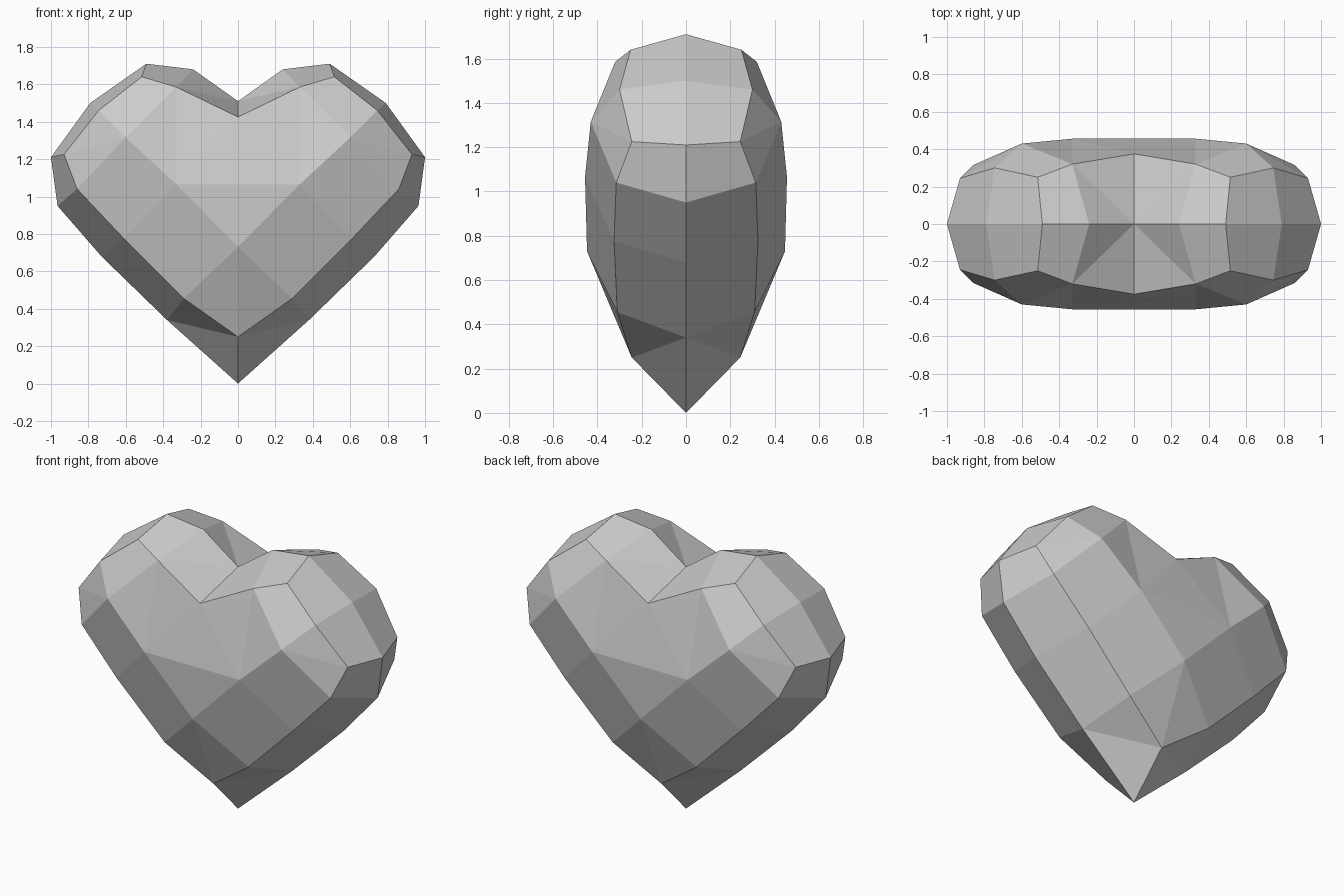
import bpy
import bmesh

cube = bpy.data.objects.get("Cube")
if cube:
    bpy.data.objects.remove(cube, do_unlink=True)

# Single plain grey
grey = bpy.data.materials.new("light_grey")
grey.use_nodes = True
colour = (0.6, 0.6, 0.6, 1)
grey.diffuse_color = colour
grey.node_tree.nodes["Principled BSDF"].inputs["Base Color"].default_value = colour

# Half outlines running from the notch, round the lobe, to the tip (x, y, z)
rim_points = [(0, 0, 1.51), (0.24, 0, 1.68), (0.49, 0, 1.71), (0.79, 0, 1.5), (1, 0, 1.21),
              (0.965, 0, 0.95), (0.73, 0, 0.68), (0.38, 0, 0.34), (0, 0, 0)]
edge_points = [(0, -0.375, 1.425), (0.33, -0.32, 1.585), (0.515, -0.25, 1.64),
               (0.745, -0.3, 1.46), (0.93, -0.245, 1.225), (0.86, -0.315, 1.04),
               (0.61, -0.325, 0.775), (0.29, -0.31, 0.455), (0, -0.245, 0.25)]

bm = bmesh.new()
rim = [bm.verts.new(p) for p in rim_points]
edge = [bm.verts.new(p) for p in edge_points]
lobe = bm.verts.new((0.6, -0.43, 1.315))
chest = bm.verts.new((0.33, -0.456, 1.065))
middle = bm.verts.new((0, -0.456, 1.065))
belly = bm.verts.new((0, -0.447, 0.73))

# Bevelled side band, with the notch and tip split along their creases
last = len(rim) - 2
for i in range(last + 1):
    r, e, e2, r2 = rim[i], edge[i], edge[i + 1], rim[i + 1]
    if i == 0:
        faces = [(r, e, e2), (r, e2, r2)]
    elif i == last:
        faces = [(r, e, e2), (r, e2, r2)]
        faces = [(r, e, e2), (r, e2, r2)]
    else:
        faces = [(r, e, e2, r2)]
    for f in faces:
        bm.faces.new(f)

# Faceted front surface
for f in [(edge[0], chest, edge[1]), (edge[0], middle, chest), (middle, belly, chest),
          (edge[1], chest, lobe), (lobe, edge[3], edge[2], edge[1]),
          (lobe, edge[4], edge[3]), (lobe, edge[5], edge[4]),
          (lobe, chest, edge[6], edge[5]), (chest, belly, edge[7], edge[6]),
          (belly, edge[8], edge[7])]:
    bm.faces.new(f)

mesh = bpy.data.meshes.new("heart")
bm.to_mesh(mesh)
bm.free()
mesh.materials.append(grey)
heart = bpy.data.objects.new("heart", mesh)
bpy.context.collection.objects.link(heart)

# Mirror the quarter left to right and front to back
mirror = heart.modifiers.new("mirror", 'MIRROR')
mirror.use_axis = (True, True, False)
mirror.use_clip = True
